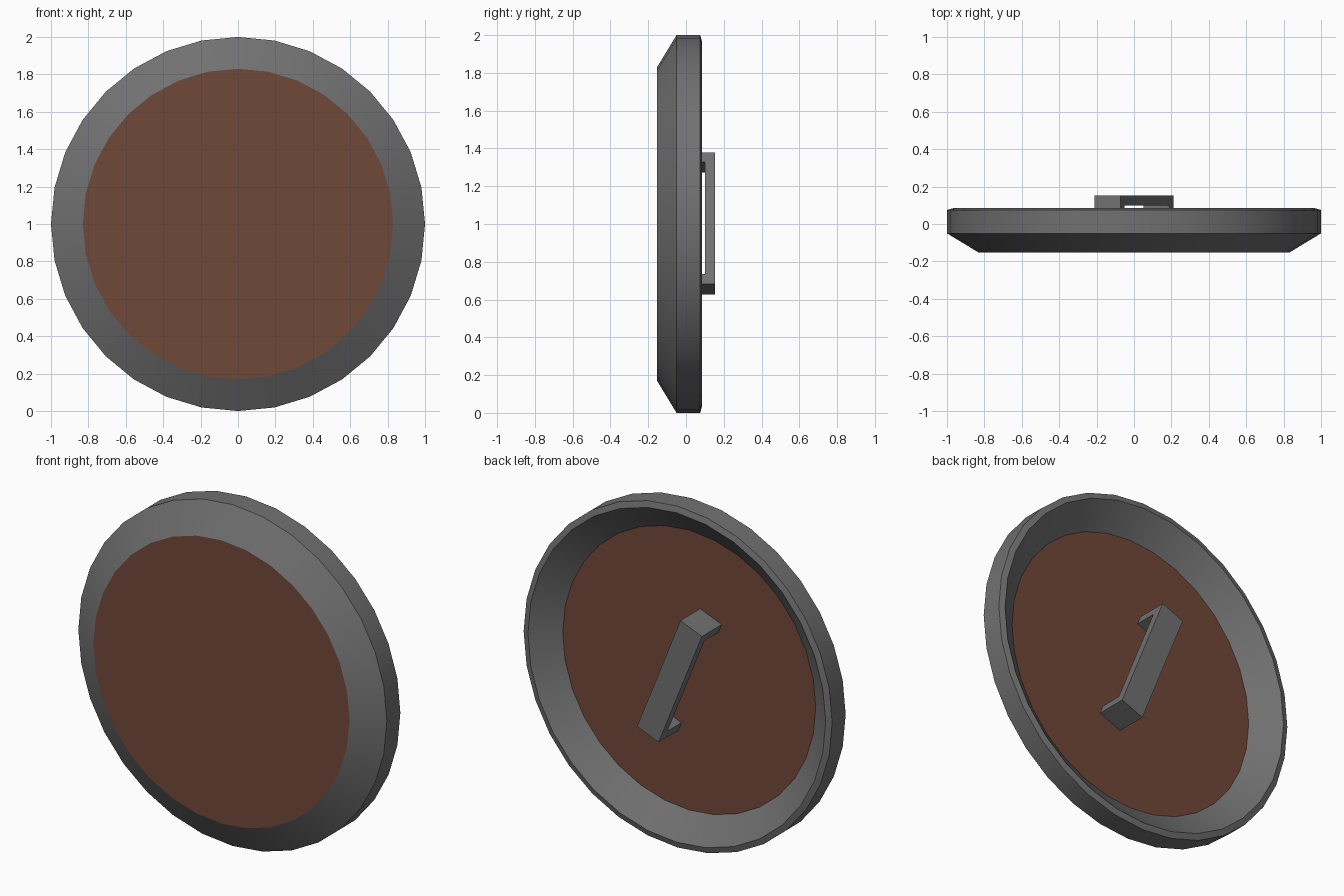
import bpy, bmesh, math
from mathutils import Matrix

if "Cube" in bpy.data.objects:
    bpy.data.objects.remove(bpy.data.objects["Cube"])

SIDES = 32


def material(name, rgb):
    m = bpy.data.materials.new(name)
    m.diffuse_color = (*rgb, 1)
    m.use_nodes = True
    m.node_tree.nodes["Principled BSDF"].inputs["Base Color"].default_value = m.diffuse_color
    return m


grey = material("dark grey metal", (0.165, 0.165, 0.165))
brown = material("brown leather", (0.165, 0.066, 0.042))


def finish(bm, name, mat):
    bmesh.ops.recalc_face_normals(bm, faces=bm.faces)
    me = bpy.data.meshes.new(name)
    bm.to_mesh(me)
    bm.free()
    me.materials.append(mat)
    ob = bpy.data.objects.new(name, me)
    bpy.context.collection.objects.link(ob)
    bpy.context.view_layer.objects.active = ob
    ob.select_set(True)
    bpy.ops.object.shade_smooth_by_angle(angle=math.radians(25))
    ob.select_set(False)
    return ob


def lathe(name, profile, mat, closed):
    """Turn (radius, y) points about the y axis through z = 1."""
    bm = bmesh.new()
    rings = []
    for r, y in profile:
        rings.append([bm.verts.new((r * math.cos(a), y, 1 + r * math.sin(a)))
                      for a in (2 * math.pi * i / SIDES for i in range(SIDES))])
    pairs = list(zip(rings, rings[1:]))
    if closed:
        pairs.append((rings[-1], rings[0]))
    else:
        bm.faces.new(rings[0])
        bm.faces.new(rings[-1])
    for a, b in pairs:
        for i in range(SIDES):
            j = (i + 1) % SIDES
            bm.faces.new((a[i], a[j], b[j], b[i]))
    return finish(bm, name, mat)


# dished metal rim, and the board it holds
lathe("rim", [(0.83, -0.153), (1.0, -0.05), (1.0, 0.075),
              (0.965, 0.085), (0.82, -0.03)], grey, True)
lathe("board", [(0.83, -0.153), (0.82, -0.03)], brown, False)

# tilted grip: a flat U profile in length and depth, extruded across its width
half, inner, width = 0.375, 0.32, 0.15
u_shape = [(-half, -0.035), (-half, 0.153), (half, 0.153), (half, -0.035),
           (inner, -0.035), (inner, 0.1), (-inner, 0.1), (-inner, -0.035)]
bm = bmesh.new()
face = bm.faces.new([bm.verts.new((-width / 2, y, z)) for z, y in u_shape])
ext = bmesh.ops.extrude_face_region(bm, geom=[face])
bmesh.ops.translate(bm, vec=(width, 0, 0),
                    verts=[v for v in ext["geom"] if isinstance(v, bmesh.types.BMVert)])
bmesh.ops.transform(bm, verts=bm.verts,
                    matrix=Matrix.Translation((0, 0, 1.003)) @ Matrix.Rotation(math.radians(-22), 4, 'Y'))
finish(bm, "grip", grey)
